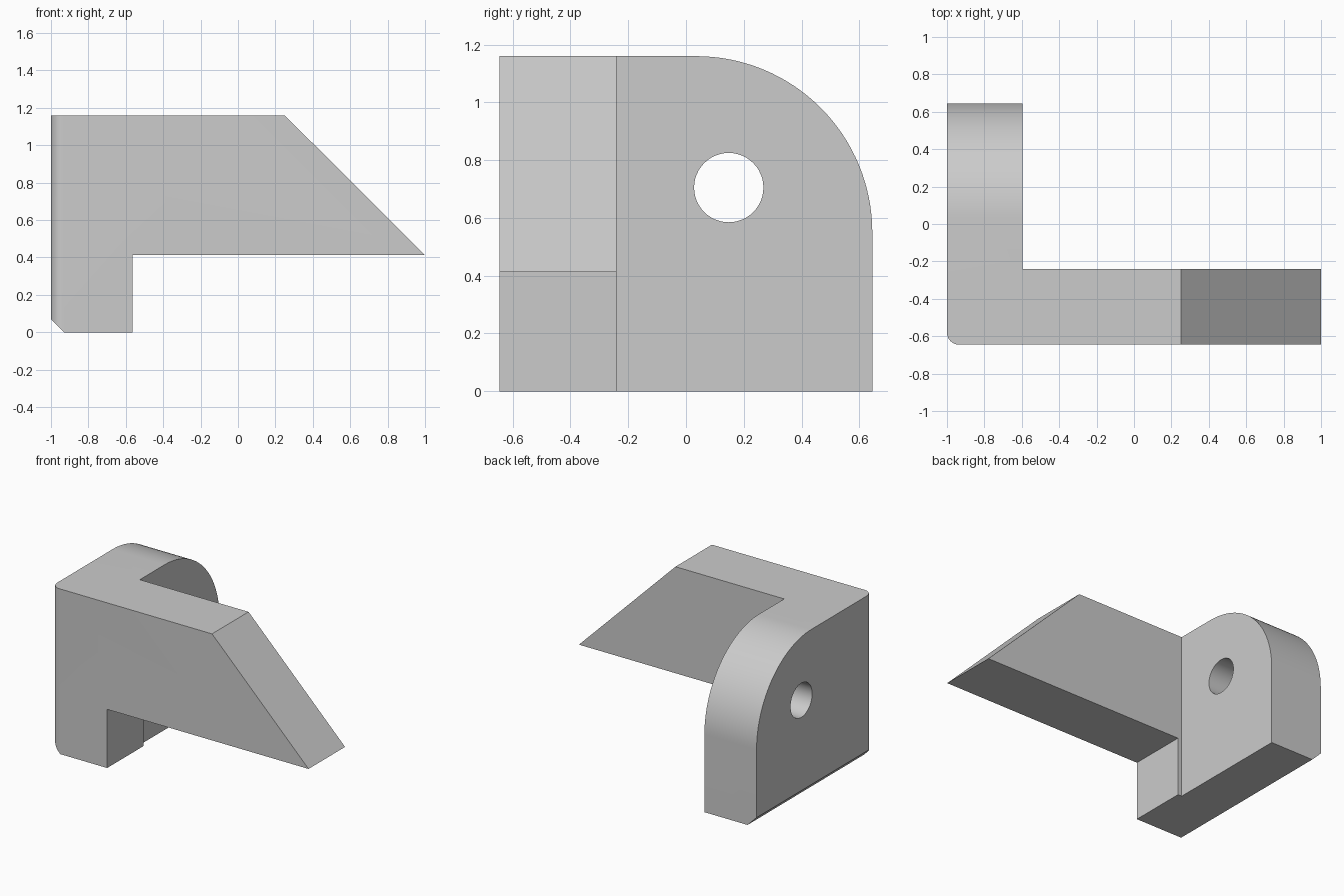
import bpy, bmesh
from math import cos, sin, pi, radians

if "Cube" in bpy.data.objects:
    bpy.data.objects.remove(bpy.data.objects["Cube"], do_unlink=True)

HEIGHT, HALF_DEPTH = 1.16, 0.645


def arc(cx, cy, r, start, end, steps):
    """Points along an arc, angles in degrees."""
    angles = [radians(start + (end - start) * i / steps) for i in range(steps + 1)]
    return [(cx + r * cos(a), cy + r * sin(a)) for a in angles]


def prism(name, outline, axis, low, high):
    """Extrude a closed outline along one axis (0, 1 or 2)."""
    def place(p, depth):
        co = list(p)
        co.insert(axis, depth)
        return co
    bm = bmesh.new()
    face = bm.faces.new([bm.verts.new(place(p, low)) for p in outline])
    top = bmesh.ops.extrude_face_region(bm, geom=[face])["geom"]
    shift = place((0, 0), high - low)
    bmesh.ops.translate(bm, vec=shift, verts=[v for v in top if isinstance(v, bmesh.types.BMVert)])
    bmesh.ops.recalc_face_normals(bm, faces=bm.faces)
    mesh = bpy.data.meshes.new(name)
    bm.to_mesh(mesh)
    bm.free()
    obj = bpy.data.objects.new(name, mesh)
    bpy.context.collection.objects.link(obj)
    return obj


def combine(target, other, operation):
    """Apply a boolean and discard the helper."""
    bpy.context.view_layer.objects.active = target
    mod = target.modifiers.new(operation, "BOOLEAN")
    mod.operation, mod.solver, mod.object = operation, "EXACT", other
    bpy.ops.object.modifier_apply(modifier=mod.name)
    bpy.data.objects.remove(other, do_unlink=True)


# Front profile: foot with chamfered corner, and pointed overhanging arm
bracket = prism("angle_bracket", [
    (-0.93, 0), (-0.565, 0), (-0.565, 0.412), (1, 0.412),
    (0.25, HEIGHT), (-1, HEIGHT), (-1, 0.07)], 1, -1, 1)

# Side profile: plate with a large rounded top rear corner
side = prism("side_profile", [(-HALF_DEPTH, -0.1), (HALF_DEPTH, -0.1)]
             + arc(0.035, HEIGHT - 0.61, 0.61, 0, 90, 32)
             + [(-HALF_DEPTH, HEIGHT)], 0, -1.5, 1.5)

# Plan: L shape with a small rounded outer corner
plan = prism("plan_profile", arc(-0.935, -0.58, 0.065, 180, 270, 10) + [
    (1.2, -HALF_DEPTH), (1.2, -0.24), (-0.595, -0.24),
    (-0.595, 1), (-1, 1)], 2, -0.5, 1.5)

# Cross hole through the plate
hole = prism("hole_cutter", arc(0.148, 0.705, 0.12, 0, 352.5, 47), 0, -1.5, 0)

combine(bracket, plan, "INTERSECT")
combine(bracket, side, "INTERSECT")
combine(bracket, hole, "DIFFERENCE")

# Plain grey finish
grey = bpy.data.materials.new("light grey")
grey.use_nodes = True
colour = (0.6, 0.6, 0.6, 1)
grey.diffuse_color = colour
grey.node_tree.nodes["Principled BSDF"].inputs["Base Color"].default_value = colour
bracket.data.materials.clear()
bracket.data.materials.append(grey)

bpy.ops.object.select_all(action="DESELECT")
bracket.select_set(True)
bpy.context.view_layer.objects.active = bracket
bpy.ops.object.shade_smooth_by_angle(angle=radians(25))
